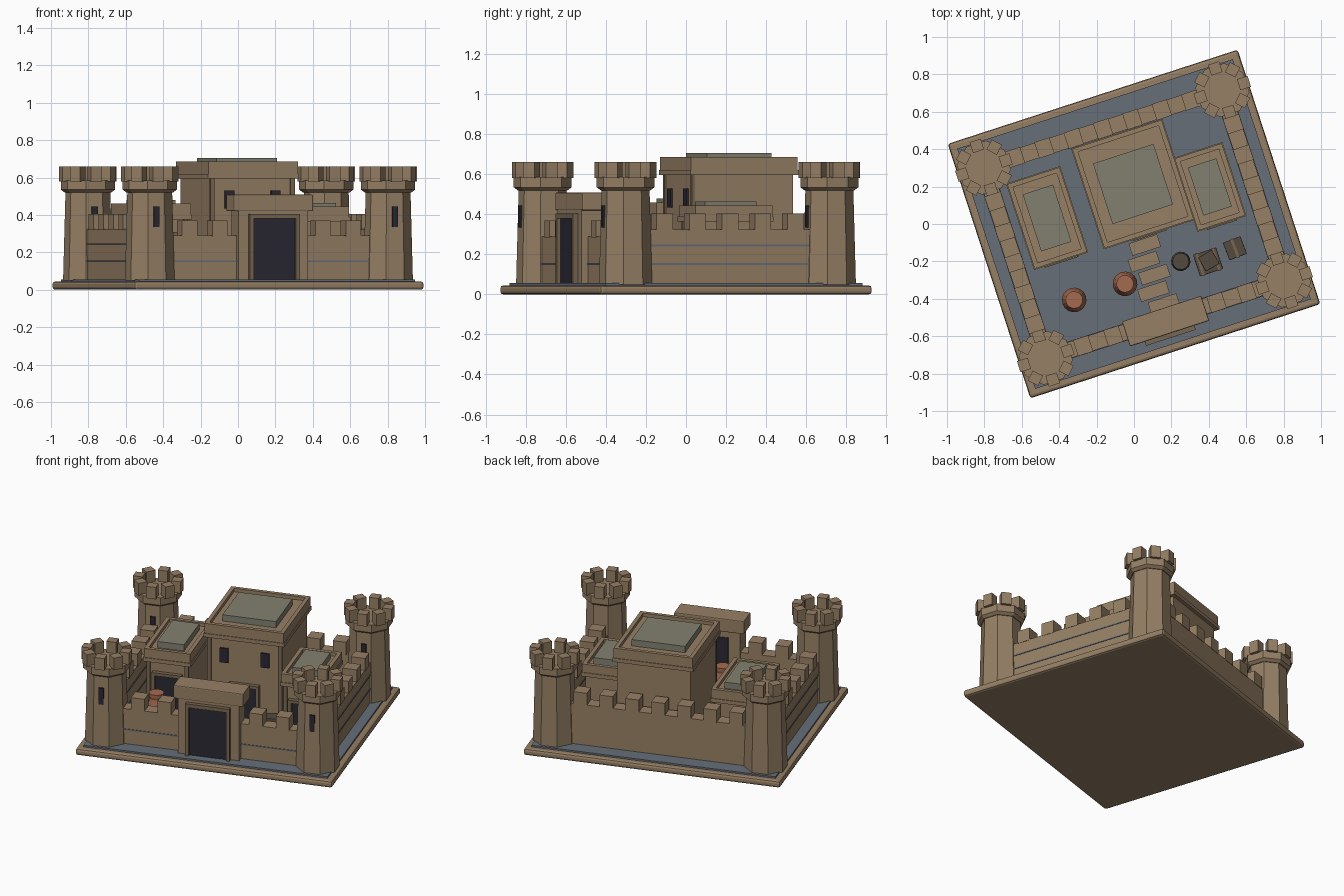
import bpy, bmesh, math
from mathutils import Matrix

if "Cube" in bpy.data.objects:
    bpy.data.objects.remove(bpy.data.objects["Cube"])

TURN = math.radians(18)   # the whole fort stands turned about z


def material(name, rgb):
    m = bpy.data.materials.new(name)
    m.diffuse_color = (*rgb, 1)
    m.use_nodes = True
    m.node_tree.nodes["Principled BSDF"].inputs["Base Color"].default_value = m.diffuse_color
    return m


STONE = material("sandstone", (0.305, 0.215, 0.13))
FRAME = material("dark_sandstone", (0.19, 0.135, 0.083))
SLATE = material("slate_ground", (0.133, 0.156, 0.188))
ROOF = material("grey_green_roof", (0.223, 0.216, 0.162))
DARK = material("dark_opening", (0.023, 0.021, 0.032))
CLAY = material("terracotta", (0.37, 0.145, 0.08))
WOOD = material("old_wood", (0.09, 0.07, 0.05))


def finish(name, bm, mat, bevel=0):
    mesh = bpy.data.meshes.new(name)
    bm.to_mesh(mesh)
    bm.free()
    mesh.materials.append(mat)
    ob = bpy.data.objects.new(name, mesh)
    bpy.context.collection.objects.link(ob)
    ob.rotation_euler.z = TURN
    if bevel:
        mod = ob.modifiers.new("bevel", 'BEVEL')
        mod.width = bevel
        mod.segments = 2
    return ob


def add_box(bm, u, v, w, d, z0, z1, turn=0):
    m = (Matrix.Translation((u, v, (z0 + z1) / 2)) @ Matrix.Rotation(turn, 4, 'Z')
         @ Matrix.Diagonal((w, d, z1 - z0, 1)))
    bmesh.ops.create_cube(bm, size=1, matrix=m)


def boxes(name, mat, specs, bevel=0):
    bm = bmesh.new()
    for s in specs:
        add_box(bm, *s)
    return finish(name, bm, mat, bevel)


def add_lathe(bm, u, v, rings, sides, offset=0):
    # closed solid from (radius, height) rings
    loops = []
    for r, z in rings:
        loops.append([bm.verts.new((u + r * math.cos(offset + 2 * math.pi * i / sides),
                                    v + r * math.sin(offset + 2 * math.pi * i / sides), z))
                      for i in range(sides)])
    for a, b in zip(loops, loops[1:]):
        for i in range(sides):
            j = (i + 1) % sides
            bm.faces.new((a[i], a[j], b[j], b[i]))
    bm.faces.new(loops[0][::-1])
    bm.faces.new(loops[-1])


def lathe(name, mat, u, v, rings, sides, offset=0):
    bm = bmesh.new()
    add_lathe(bm, u, v, rings, sides, offset)
    return finish(name, bm, mat)


# Base and courtyard
boxes("base_slab", STONE, [(0, 0, 1.63, 1.43, 0, 0.045)], 0.015)
boxes("courtyard", SLATE, [(0, 0, 1.55, 1.35, 0.04, 0.056)])

# Corner towers
TU, TV, G = 0.67, 0.535, 0.05
for su in (-1, 1):
    for sv in (-1, 1):
        u, v = su * TU, sv * TV
        lathe("tower_body", STONE, u, v, [(0.133, G), (0.12, 0.53)], 8, math.pi / 8)
        lathe("tower_collar", STONE, u, v,
              [(0.125, 0.52), (0.145, 0.535), (0.145, 0.585)], 8, math.pi / 8)
        ring = []
        for i in range(8):
            a = i * math.pi / 4
            ring.append((u + 0.122 * math.cos(a), v + 0.122 * math.sin(a),
                         0.06, 0.062, 0.58, 0.66, a))
        boxes("tower_merlons", STONE, ring)
        boxes("tower_slit", DARK, [(u, v - 0.115, 0.032, 0.016, 0.335, 0.445)])

# Side walls with courses and merlons
for su in (-1, 1):
    boxes("side_wall", STONE, [(su * TU, 0, 0.085, 1.0, G, 0.325)])
    boxes("side_wall_courses", SLATE,
          [(su * TU, 0, 0.092, 0.98, z, z + 0.008) for z in (0.148, 0.24)])
    boxes("side_merlons", STONE,
          [(su * TU, 0.172 * i, 0.09, 0.085, 0.32, 0.405) for i in range(-2, 3)])

# Back wall
boxes("back_wall", STONE, [(0, TV, 1.25, 0.085, G, 0.325)])
boxes("back_merlons", STONE,
      [(0.165 * i, TV, 0.085, 0.09, 0.32, 0.405) for i in range(-3, 4)])

# Front wall in two halves
for su in (-1, 1):
    boxes("front_wall", STONE, [(su * 0.4, -TV, 0.44, 0.085, G, 0.29)])
    boxes("front_wall_course", SLATE, [(su * 0.4, -TV, 0.43, 0.092, 0.148, 0.156)])
    boxes("front_merlons", STONE,
          [(su * x, -TV, 0.085, 0.09, 0.285, 0.37) for x in (0.29, 0.46)])

# Gatehouse
boxes("gate_block", STONE, [(0, -0.55, 0.39, 0.125, G, 0.425)])
boxes("gate_lintel", STONE, [(0, -0.546, 0.445, 0.14, 0.42, 0.508)], 0.006)
boxes("gate_frame", FRAME, [(-0.129, -0.622, 0.022, 0.035, G, 0.405),
                            (0.129, -0.622, 0.022, 0.035, G, 0.405),
                            (0, -0.622, 0.28, 0.035, 0.38, 0.405)])
boxes("gate_doors", DARK, [(0, -0.614, 0.24, 0.012, G, 0.38),
                           (0, -0.487, 0.24, 0.008, G, 0.38)])


def building(name, u, v, w, d, z_top, pw, pd, door_w, door_h, cornice):
    bw, bd = w - 0.045, d - 0.045
    front = v - bd / 2
    boxes(name + "_body", STONE, [(u, v, bw, bd, G, z_top - 0.06)])
    # corner pilasters on the front
    boxes(name + "_pilasters", FRAME,
          [(u + s * (bw / 2 - 0.008), front, 0.024, 0.016, G, z_top - cornice)
           for s in (-1, 1)])
    boxes(name + "_cornice", STONE, [(u, v, w, d, z_top - cornice, z_top - cornice + 0.025)])
    boxes(name + "_roof_slab", STONE,
          [(u, v, w - 0.015, d - 0.015, z_top - cornice + 0.02, z_top - 0.022)])
    # low parapet around the roof
    rw, rd, t = w - 0.01, d - 0.01, 0.025
    rims = []
    for s in (-1, 1):
        rims.append((u + s * (rw - t) / 2, v, t, rd, z_top - cornice + 0.025, z_top))
        rims.append((u, v + s * (rd - t) / 2, rw - 2 * t, t, z_top - cornice + 0.025, z_top))
    boxes(name + "_parapet", STONE, rims)
    boxes(name + "_roof_panel", ROOF, [(u, v, pw, pd, z_top - 0.025, z_top + 0.02)])
    # framed door
    f = front - 0.014
    boxes(name + "_door_frame", FRAME,
          [(u - door_w / 2 - 0.01, f, 0.02, 0.03, G, door_h + 0.02),
           (u + door_w / 2 + 0.01, f, 0.02, 0.03, G, door_h + 0.02),
           (u, f, door_w, 0.03, door_h, door_h + 0.02)])
    boxes(name + "_door", DARK, [(u, front - 0.004, door_w, 0.009, G, door_h)])
    return front


# Keep and its two wings
keep_front = building("keep", 0.061, 0.205, 0.512, 0.568, 0.685, 0.34, 0.34, 0.15, 0.29, 0.09)
boxes("keep_windows", DARK,
      [(0.061 + s * 0.13, keep_front - 0.004, 0.052, 0.016, 0.435, 0.53) for s in (-1, 1)])
building("left_wing", -0.432, 0.174, 0.304, 0.485, 0.46, 0.17, 0.32, 0.15, 0.29, 0.085)
building("right_wing", 0.447, 0.063, 0.275, 0.415, 0.445, 0.16, 0.27, 0.13, 0.26, 0.08)

# Paving between keep and gate
boxes("path_slabs", STONE,
      [(0.004 + 0.016 * (-1) ** i, -0.125 - 0.083 * i, 0.16, 0.07, G, 0.066)
       for i in range(5)])

# Clay jars
for x, y in ((-0.32, -0.406), (-0.048, -0.32)):
    u = x * math.cos(TURN) + y * math.sin(TURN)
    v = -x * math.sin(TURN) + y * math.cos(TURN)
    jar = lathe("clay_jar", CLAY, u, v, [(0.062, G), (0.066, 0.12), (0.055, 0.2),
                                         (0.042, 0.25), (0.046, 0.265), (0.046, 0.285)], 16)

# Barrel and crates
lathe("barrel", WOOD, 0.176, -0.267,
      [(0.042, G), (0.052, 0.09), (0.052, 0.13), (0.044, 0.17)], 14)
boxes("crates", WOOD, [(0.314, -0.315, 0.13, 0.12, G, 0.165),
                       (0.32, -0.31, 0.085, 0.085, 0.165, 0.24, 0.2),
                       (0.473, -0.29, 0.1, 0.1, G, 0.15, 0.05)], 0.004)
boxes("crate_straps", FRAME, [(0.314 + s * 0.045, -0.315, 0.014, 0.128, G, 0.169)
                              for s in (-1, 1)]
      + [(0.473, -0.29, 0.014, 0.107, G, 0.154, 0.05)])
